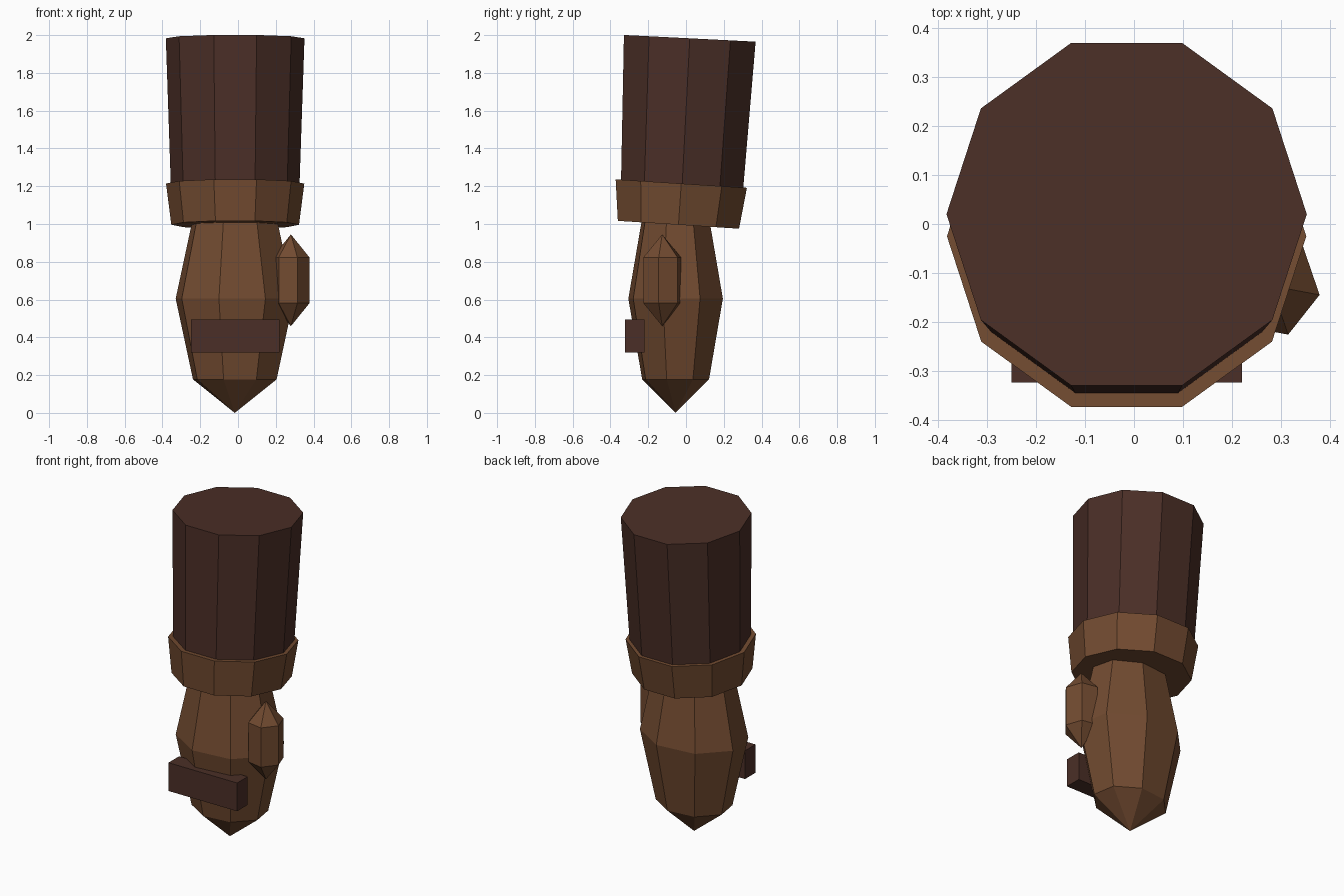
import bpy
import bmesh
from math import sin, cos, pi, radians
from mathutils import Vector, Matrix

if "Cube" in bpy.data.objects:
    bpy.data.objects.remove(bpy.data.objects["Cube"])


def make_material(name, colour):
    mat = bpy.data.materials.new(name)
    mat.use_nodes = True
    rgba = (*colour, 1.0)
    mat.diffuse_color = rgba
    mat.node_tree.nodes["Principled BSDF"].inputs["Base Color"].default_value = rgba
    return mat


dark_brown = make_material("dark brown", (0.070, 0.028, 0.020))
warm_brown = make_material("warm brown", (0.168, 0.070, 0.030))


def finish(name, bm, mat):
    bmesh.ops.recalc_face_normals(bm, faces=bm.faces)
    mesh = bpy.data.meshes.new(name)
    bm.to_mesh(mesh)
    bm.free()
    mesh.materials.append(mat)
    obj = bpy.data.objects.new(name, mesh)
    bpy.context.collection.objects.link(obj)
    return obj


def tapered_tube(name, bottom, top, r_bottom, r_top, tilt, mat, sides=10):
    """Capped cone frustum between two centres, with its ends tilted about x."""
    bm = bmesh.new()
    turn = Matrix.Rotation(tilt, 3, 'X')
    rings = []
    for centre, r in ((bottom, r_bottom), (top, r_top)):
        ring = []
        for i in range(sides):
            a = 2 * pi * i / sides
            ring.append(bm.verts.new(Vector(centre) + turn @ Vector((r * cos(a), r * sin(a), 0))))
        rings.append(ring)
    low, high = rings
    for i in range(sides):
        j = (i + 1) % sides
        bm.faces.new((low[i], low[j], high[j], high[i]))
    bm.faces.new(low)
    bm.faces.new(high)
    return finish(name, bm, mat)


def faceted_ball(name, centre, radii, sides, bands, turn, mat):
    """Low-poly ellipsoid with its corners turned about z before scaling."""
    bm = bmesh.new()
    bmesh.ops.create_uvsphere(bm, u_segments=sides, v_segments=bands, radius=1)
    # the first corner lies on an axis; aim one at the requested angle
    first = max((v for v in bm.verts if abs(v.co.z) < 0.9), key=lambda v: v.co.x)
    start = Vector((1, 0)).angle_signed(first.co.xy)
    matrix = (Matrix.Translation(centre) @ Matrix.Diagonal((*radii, 1))
              @ Matrix.Rotation(turn + start, 4, 'Z'))
    bmesh.ops.transform(bm, matrix=matrix, verts=bm.verts)
    return finish(name, bm, mat)


def box(name, low, high, mat):
    bm = bmesh.new()
    low, high = Vector(low), Vector(high)
    bmesh.ops.create_cube(bm, size=1, matrix=Matrix.Translation((low + high) / 2)
                          @ Matrix.Diagonal((*(high - low), 1)))
    return finish(name, bm, mat)


# Sleeve and cuff, leaning slightly backwards
tapered_tube("sleeve", (-0.015, -0.026, 1.1), (-0.015, 0.02, 1.983),
             0.337, 0.367, radians(-2.9), dark_brown)
tapered_tube("cuff", (-0.015, -0.04, 0.996), (-0.015, -0.025, 1.214),
             0.338, 0.366, radians(-3.7), warm_brown)

# Hand and thumb
faceted_ball("hand", (-0.017, -0.055, 0.605), (0.324, 0.259, 0.605), 8, 4,
             radians(-15), warm_brown)
faceted_ball("thumb", (0.28, -0.126, 0.702), (0.115, 0.122, 0.243), 6, 3,
             radians(-10), warm_brown)

# Strap across the knuckles
box("knuckle_strap", (-0.25, -0.323, 0.32), (0.22, -0.22, 0.495), dark_brown)
